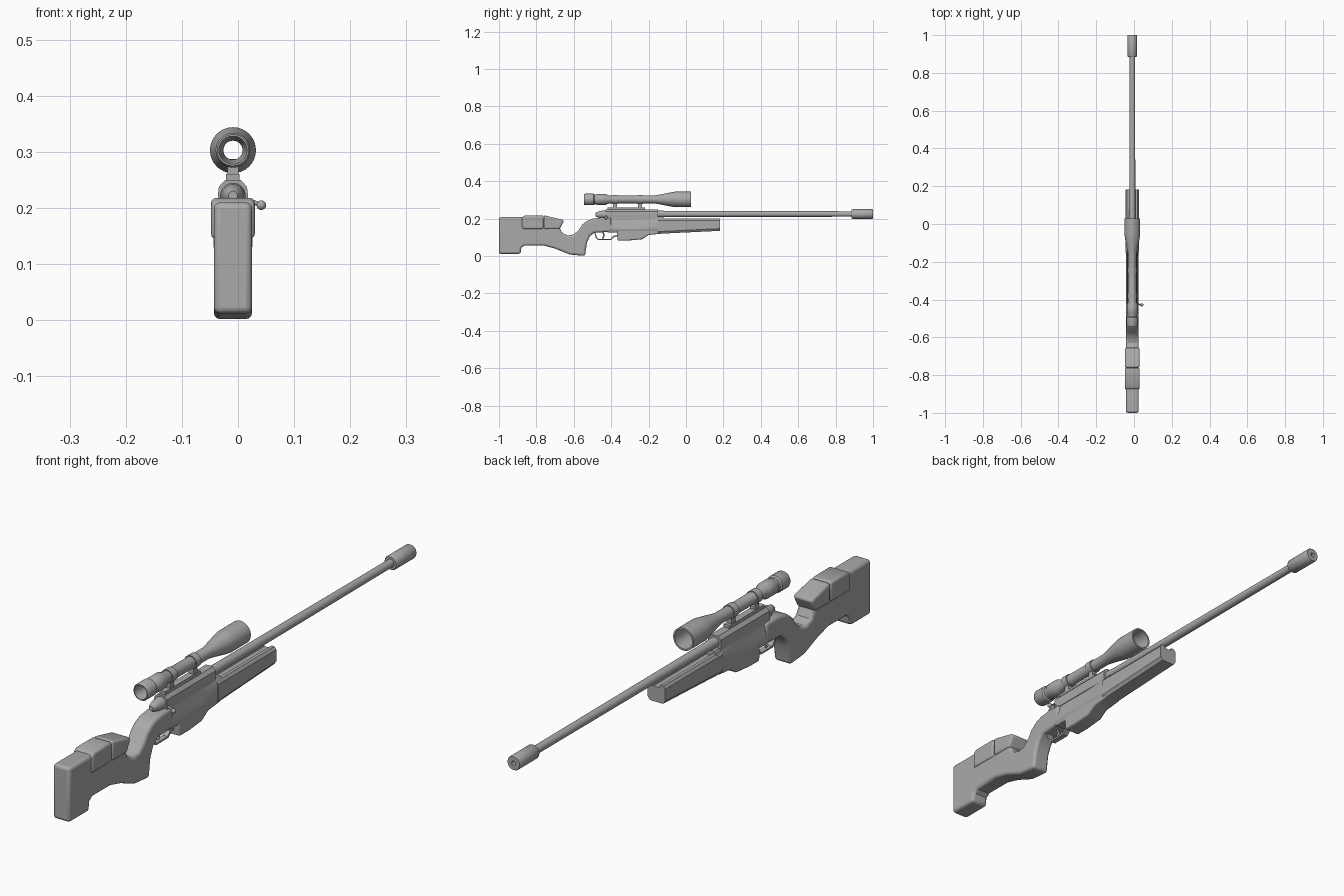
import bpy, bmesh, math
from mathutils import Vector

CX = -0.009  # centre plane of the body; the bolt handle sticks out to one side

if "Cube" in bpy.data.objects:
    bpy.data.objects.remove(bpy.data.objects["Cube"], do_unlink=True)

grey = bpy.data.materials.new("plain grey")
grey.use_nodes = True
colour = (0.4, 0.4, 0.4, 1)
grey.diffuse_color = colour
grey.node_tree.nodes["Principled BSDF"].inputs["Base Color"].default_value = colour


def finish(name, bm, bevel=0, segments=3):
    bmesh.ops.recalc_face_normals(bm, faces=bm.faces)
    mesh = bpy.data.meshes.new(name)
    bm.to_mesh(mesh)
    bm.free()
    mesh.materials.append(grey)
    ob = bpy.data.objects.new(name, mesh)
    bpy.context.scene.collection.objects.link(ob)
    if bevel:
        mod = ob.modifiers.new("rounding", "BEVEL")
        mod.width, mod.segments = bevel, segments
        mod.limit_method, mod.angle_limit = "ANGLE", math.radians(50)
        mod.use_clamp_overlap = False
    bpy.ops.object.select_all(action="DESELECT")
    bpy.context.view_layer.objects.active = ob
    ob.select_set(True)
    bpy.ops.object.shade_smooth_by_angle(angle=math.radians(32))
    return ob


def bridge(bm, a, b):
    for i in range(len(a)):
        j = (i + 1) % len(a)
        bm.faces.new((a[i], a[j], b[j], b[i]))


def side_profile(name, outline, half, bevel=0, segments=3):
    """Extrude a (y, z) outline across the width."""
    bm = bmesh.new()
    rings = [[bm.verts.new((CX + s * half, y, z)) for y, z in outline] for s in (-1, 1)]
    bridge(bm, *rings)
    for ring in rings:
        bm.faces.new(ring)
    return finish(name, bm, bevel, segments)


def loft(name, sections, bevel=0):
    """Join mirrored cross-sections (y, [(half width, z), ...])."""
    bm = bmesh.new()
    rings = []
    for y, pts in sections:
        full = pts + [(-x, z) for x, z in reversed(pts)]
        rings.append([bm.verts.new((CX + x, y, z)) for x, z in full])
    for a, b in zip(rings, rings[1:]):
        bridge(bm, a, b)
    bm.faces.new(rings[0])
    bm.faces.new(rings[-1])
    return finish(name, bm, bevel, 2)


def lathe(name, z, profile, closed=False, n=32):
    """Turn a (y, radius) profile about a lengthwise axis."""
    bm = bmesh.new()
    rings = [[bm.verts.new((CX + r * math.cos(2 * math.pi * i / n), y,
                            z + r * math.sin(2 * math.pi * i / n))) for i in range(n)]
             for y, r in profile]
    for a, b in zip(rings, rings[1:]):
        bridge(bm, a, b)
    if closed:
        bridge(bm, rings[-1], rings[0])
    else:
        bm.faces.new(rings[0])
        bm.faces.new(rings[-1])
    return finish(name, bm)


def rod(name, points, radius):
    curve = bpy.data.curves.new(name, "CURVE")
    curve.dimensions = "3D"
    curve.bevel_depth, curve.bevel_resolution = radius, 2
    curve.use_fill_caps = True
    spline = curve.splines.new("POLY")
    spline.points.add(len(points) - 1)
    for p, co in zip(spline.points, points):
        p.co = (*co, 1)
    curve.materials.append(grey)
    ob = bpy.data.objects.new(name, curve)
    bpy.context.scene.collection.objects.link(ob)


# Rear stock: butt, thumb scoop, grip and wrist
side_profile("rear_stock", [
    (-1, 0.012), (-0.885, 0.012), (-0.88, 0.045), (-0.865, 0.056), (-0.76, 0.056),
    (-0.7, 0.04), (-0.62, 0.008), (-0.54, 0.001), (-0.53, 0.07), (-0.515, 0.105),
    (-0.49, 0.125), (-0.4, 0.13), (-0.4, 0.205), (-0.46, 0.205), (-0.5, 0.2),
    (-0.53, 0.188), (-0.555, 0.168), (-0.575, 0.138), (-0.6, 0.116), (-0.63, 0.11),
    (-0.66, 0.122), (-0.676, 0.15), (-0.67, 0.18), (-0.76, 0.2), (-0.87, 0.21), (-1, 0.21)],
    0.034, 0.011)

# Cheek rest in two pieces with a seam
side_profile("cheek_rest_rear", [(-0.877, 0.145), (-0.762, 0.145), (-0.762, 0.218),
                                 (-0.86, 0.218), (-0.877, 0.208)], 0.039, 0.009)
side_profile("cheek_rest_front", [(-0.76, 0.145), (-0.675, 0.145), (-0.652, 0.19),
                                  (-0.665, 0.196), (-0.76, 0.218)], 0.039, 0.009)

# Middle stock, narrow at the top and flaring towards the fore-end
loft("middle_stock", [
    (y, [(0.02, 0.208), (top, 0.195), (waist, 0.168), (0.034, low), (0.034, 0.14), (0.026, 0.125)])
    for y, top, waist, low in ((-0.42, 0.024, 0.031, 0.155), (-0.34, 0.024, 0.026, 0.148),
                               (-0.24, 0.024, 0.026, 0.15), (-0.19, 0.027, 0.031, 0.156),
                               (-0.12, 0.033, 0.035, 0.16))])
side_profile("magazine_housing", [(-0.37, 0.15), (-0.365, 0.083), (-0.31, 0.083), (-0.235, 0.09),
                                  (-0.2, 0.113), (-0.13, 0.12), (-0.13, 0.15)], 0.031, 0.005, 2)

# Fore-end with a raised rim on either side of the barrel channel
loft("fore_end", [
    (y, [(0.012, 0.19), (0.016, 0.2), (0.028, 0.2), (0.035, 0.19), (0.035, low + 0.012), (0.026, low)])
    for y, low in ((-0.15, 0.119), (0.182, 0.135))])

# Receiver, bolt and barrel
loft("receiver", [(y, [(0.014, 0.25), (0.025, 0.238), (0.027, 0.222), (0.025, 0.2)])
                  for y in (-0.43, -0.15)])
lathe("bolt_shroud", 0.222, [(-0.485, 0.008), (-0.478, 0.013), (-0.455, 0.02), (-0.42, 0.023)])
lathe("barrel", 0.225, [(-0.16, 0.019), (-0.1, 0.0165), (0.9, 0.0145)])
lathe("muzzle", 0.225, [(0.885, 0.014), (0.885, 0.023), (0.89, 0.026), (0.996, 0.026),
                        (1, 0.024), (1, 0.008), (0.93, 0.008)])
rod("bolt_handle", [(0.0, -0.425, 0.215), (0.022, -0.425, 0.212), (0.04, -0.428, 0.206)], 0.004)
bm = bmesh.new()
bmesh.ops.create_uvsphere(bm, u_segments=16, v_segments=10, radius=0.0085)
bmesh.ops.translate(bm, verts=bm.verts, vec=Vector((0.0415, -0.428, 0.205)))
finish("bolt_knob", bm)

# Trigger and guard
rod("trigger", [(CX, -0.445, 0.13), (CX, -0.438, 0.112), (CX, -0.446, 0.094)], 0.004)
side_profile("trigger_guard", [
    (-0.492, 0.13), (-0.482, 0.095), (-0.47, 0.086), (-0.4, 0.086), (-0.385, 0.1), (-0.365, 0.106),
    (-0.365, 0.113), (-0.39, 0.108), (-0.404, 0.092), (-0.466, 0.092), (-0.476, 0.1), (-0.485, 0.13)],
    0.01)

# Hollow scope
lathe("scope", 0.303, [
    (-0.545, 0.028), (-0.54, 0.031), (-0.495, 0.031), (-0.49, 0.026), (-0.48, 0.026),
    (-0.475, 0.029), (-0.43, 0.029), (-0.41, 0.021), (-0.17, 0.021), (-0.14, 0.026),
    (-0.08, 0.038), (-0.06, 0.041), (0.028, 0.041), (0.028, 0.035), (-0.05, 0.034),
    (-0.16, 0.017), (-0.48, 0.017), (-0.52, 0.024), (-0.545, 0.025)], closed=True)

# Scope rail, posts and clamp rings
side_profile("scope_rail", [(-0.42, 0.245), (-0.22, 0.245), (-0.22, 0.261), (-0.42, 0.261)], 0.012)
for label, y in (("rear", -0.38), ("front", -0.245)):
    side_profile(label + "_scope_post", [(y - 0.011, 0.255), (y + 0.011, 0.255),
                                         (y + 0.011, 0.287), (y - 0.011, 0.287)], 0.01)
    lathe(label + "_scope_ring", 0.303, [(y - 0.014, 0.019), (y - 0.014, 0.0245),
                                         (y + 0.014, 0.0245), (y + 0.014, 0.019)], closed=True)
